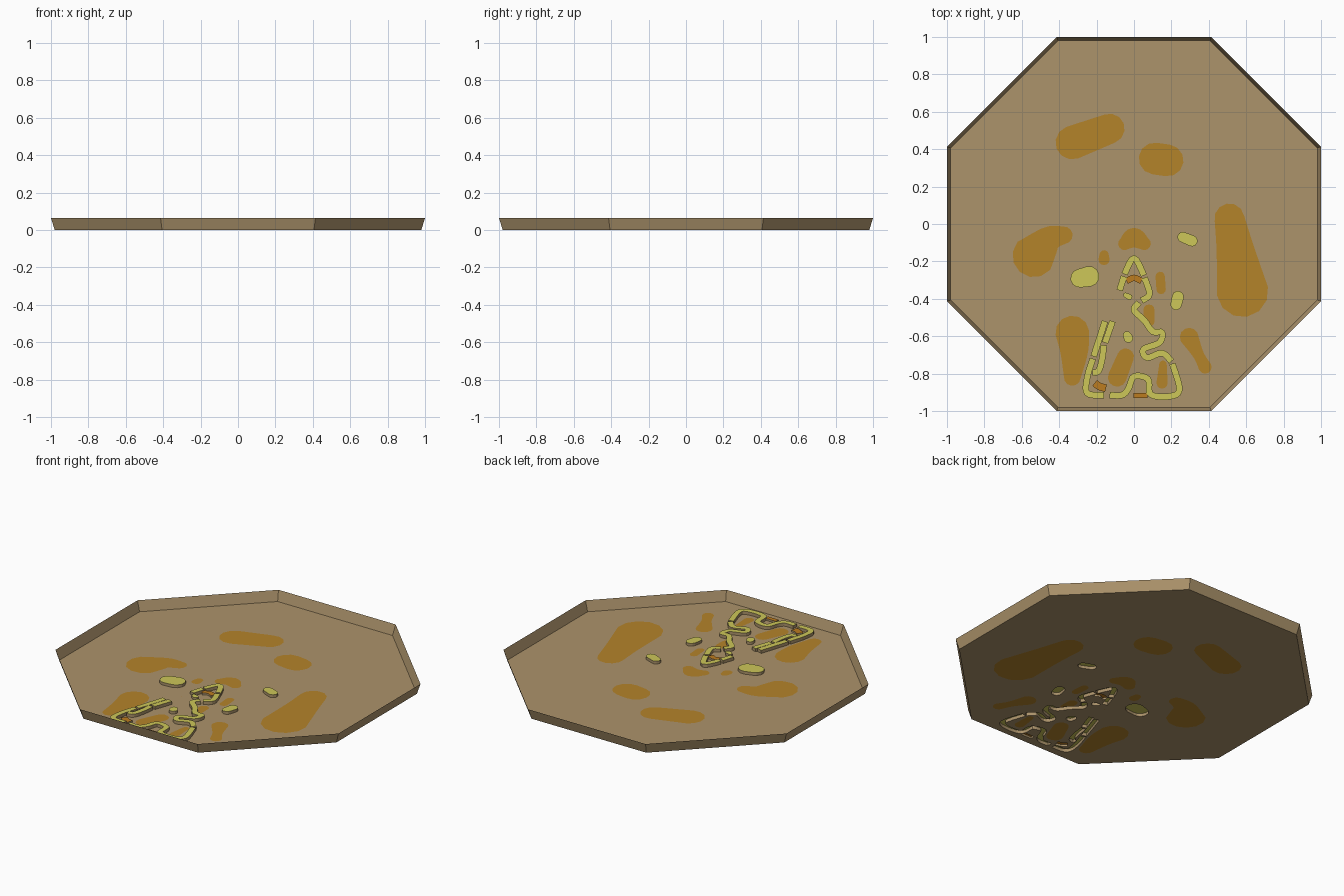
import bpy, math
from mathutils import Vector
from mathutils.geometry import delaunay_2d_cdt

if "Cube" in bpy.data.objects:
    bpy.data.objects.remove(bpy.data.objects["Cube"])


def material(name, r, g, b):
    m = bpy.data.materials.new(name)
    lin = [((c / 255 + 0.055) / 1.055) ** 2.4 for c in (r, g, b)]
    m.diffuse_color = (*lin, 1)
    m.use_nodes = True
    m.node_tree.nodes["Principled BSDF"].inputs["Base Color"].default_value = m.diffuse_color
    return m


TAN = material("sandy tan", 172, 147, 107)
OCHRE = material("dark ochre", 180, 131, 42)
OLIVE = material("yellow olive", 205, 199, 88)
RUST = material("burnt ochre", 188, 124, 32)


def spline(pts, n=5):
    """Catmull-Rom curve through a few points."""
    p = [Vector(q) for q in pts]
    k, out = len(p), []
    for i in range(k - 1):
        a, b, c, d = p[max(i - 1, 0)], p[i], p[i + 1], p[min(i + 2, k - 1)]
        for s in range(n):
            t = s / n
            out.append(0.5 * (2 * b + (c - a) * t + (2 * a - 5 * b + 4 * c - d) * t * t
                              + (3 * b - a - 3 * c + d) * t ** 3))
    return out + [p[-1]]


def stroke(pts, rounded):
    """Outline of a swept path of (x, y, radius), with flat or round ends."""
    c = spline(pts)
    left, right = [], []
    for i, q in enumerate(c):
        t = (c[min(i + 1, len(c) - 1)] - c[max(i - 1, 0)]).to_2d().normalized()
        o = Vector((-t.y, t.x)) * q.z
        left.append(q.to_2d() + o)
        right.append(q.to_2d() - o)
    if not rounded:
        return left + right[::-1]

    def cap(start, centre):
        r = start - centre.to_2d()
        turn = [-math.pi * j / 6 for j in range(1, 6)]
        return [centre.to_2d() + Vector((r.x * math.cos(a) - r.y * math.sin(a),
                                         r.x * math.sin(a) + r.y * math.cos(a))) for a in turn]
    return left + cap(left[-1], c[-1]) + right[::-1] + cap(right[0], c[0])


def blob(*pts):
    return stroke(pts, True)


def ribbon(*pts, width=0.034):
    return stroke([(x, y, width / 2) for x, y in pts], False)


def octagon(flat, corner):
    q = [(flat, -corner), (flat, corner), (corner, flat), (-corner, flat)]
    return [Vector(p) for p in q + [(-x, -y) for x, y in q]]


# Flat ground patches, each a tapering blob
patches = [
    blob((-.33, .435, .09), (-.13, .51, .08)),
    blob((.11, .35, .085), (.18, .34, .085)),
    blob((-.535, -.17, .115), (-.45, -.08, .07), (-.375, -.06, .047)),
    blob((.51, .03, .08), (.54, -.13, .1), (.58, -.36, .138)),
    blob((-.05, -.105, .035), (0, -.075, .055), (.055, -.105, .035)),
    blob((-.16, -.165, .025), (-.16, -.19, .03)),
    blob((.14, -.28, .025), (.145, -.35, .025)),
    blob((-.15, -.385, .045), (-.16, -.42, .05), (-.09, -.47, .03)),
    blob((-.33, -.58, .09), (-.32, -.68, .075), (-.33, -.82, .045)),
    blob((.295, -.605, .05), (.345, -.7, .03), (.38, -.765, .035)),
    blob((-.045, -.71, .045), (-.09, -.82, .05)),
    blob((.155, -.75, .02), (.15, -.85, .03)),
    blob((.08, -.46, .03), (.08, -.52, .03))]

# Raised mounds
mounds = [
    blob((-.29, -.29, .05), (-.24, -.28, .055)),
    blob((.26, -.07, .028), (.31, -.09, .03)),
    blob((.235, -.39, .032), (.225, -.43, .03)),
    blob((-.037, -.595, .022), (-.03, -.61, .025)),
    blob((-.045, -.38, .013), (-.025, -.39, .016))]

# Raised winding kerbs
kerbs = [
    ribbon((-.077, -.355), (-.054, -.28)),
    ribbon((-.051, -.268), (0, -.182), (.053, -.275)),
    ribbon((.056, -.287), (.083, -.375), (.04, -.41)),
    ribbon((.027, -.42), (0, -.46), (.055, -.515), (.1, -.575), (.15, -.58),
           (.135, -.635), (.05, -.67), (.07, -.715), (.15, -.69), (.2, -.735)),
    ribbon((.205, -.747), (.243, -.88), (.2, -.92), (.09, -.912), (.075, -.83),
           (0, -.815), (-.03, -.88), (-.065, -.915), (-.13, -.915)),
    ribbon((-.16, -.915), (-.25, -.905), (-.25, -.82), (-.22, -.72)),
    ribbon((-.216, -.708), (-.155, -.52)),
    ribbon((-.115, -.52), (-.155, -.635)),
    ribbon((-.162, -.648), (-.17, -.72), (-.19, -.785), (-.222, -.795))]

# Small raised ramps between the kerbs
ramps = [ribbon((-.04, -.305), (0, -.288), (.04, -.305)),
         ribbon((-.21, -.85), (-.185, -.868), (-.15, -.878), width=.04),
         ribbon((-.003, -.917), (.072, -.917), width=.028)]

# Cut all outlines into the octagonal floor as one triangulation
floor_ring, rim_ring = octagon(.98, .406), octagon(1, .414)
layers = [(floor_ring, 0)]
for kind, group in ((1, patches), (2, mounds), (4, kerbs), (3, ramps)):
    layers += [(poly, kind) for poly in group]
coords, loops = [], []
for poly, kind in layers:
    area = sum(a.x * b.y - a.y * b.x for a, b in zip(poly, poly[1:] + poly[:1]))
    if area < 0:
        poly = poly[::-1]
    loops.append(list(range(len(coords), len(coords) + len(poly))))
    coords += poly
pts, _, tris, _, _, origin = delaunay_2d_cdt(coords, [], loops, 0, 1e-5)
kinds = [max((layers[i][1] for i in o), default=0) for o in origin]


def make(name, verts, faces, materials, mats=None):
    me = bpy.data.meshes.new(name)
    me.from_pydata(verts, [], faces)
    for m in materials:
        me.materials.append(m)
    if mats:
        me.polygons.foreach_set("material_index", mats)
    me.update()
    bpy.context.collection.objects.link(bpy.data.objects.new(name, me))


def region(name, kind, top, height=0.0):
    """Faces of one kind; raised kinds are lifted and get tan side walls."""
    chosen = [list(t) for t, k in zip(tris, kinds) if k == kind]
    n = len(pts)
    verts = [(p.x, p.y, height) for p in pts]
    faces, mats = list(chosen), [0] * len(chosen)
    if height:
        verts += [(p.x, p.y, 0) for p in pts]
        edges = {(t[i], t[(i + 1) % len(t)]) for t in chosen for i in range(len(t))}
        for a, b in edges:
            if (b, a) not in edges:
                faces.append([a + n, b + n, b, a])
                mats.append(1)
    used = sorted({i for f in faces for i in f})
    remap = {old: new for new, old in enumerate(used)}
    make(name, [verts[i] for i in used], [[remap[i] for i in f] for f in faces],
         [top, TAN] if height else [top], mats)


region("tray_floor", 0, TAN)
region("ground_patches", 1, OCHRE)
region("mounds", 2, OLIVE, .018)
region("ramps", 3, RUST, .012)
region("winding_kerbs", 4, OLIVE, .02)

# Flared thin tray wall
wall = [(p.x, p.y, 0) for p in floor_ring] + [(p.x, p.y, .065) for p in rim_ring]
make("tray_wall", wall, [[i, i + 8, (i + 1) % 8 + 8, (i + 1) % 8] for i in range(8)], [TAN])
